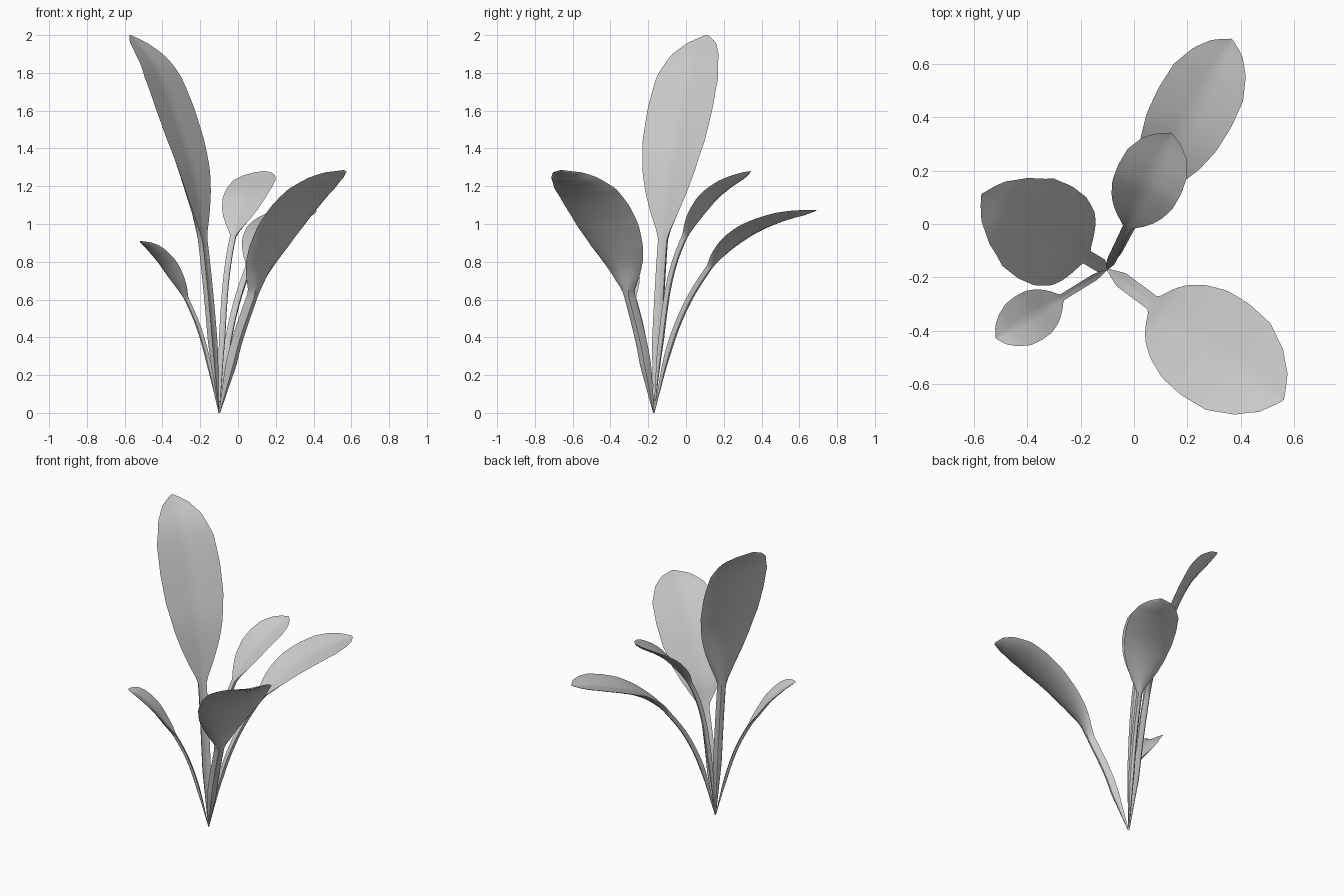
import bpy, bmesh
from mathutils import Vector

cube = bpy.data.objects.get("Cube")
if cube:
    bpy.data.objects.remove(cube)

mat = bpy.data.materials.new("leaf_grey")
mat.use_nodes = True
grey = (0.6, 0.6, 0.6, 1)
mat.diffuse_color = grey
mat.node_tree.nodes["Principled BSDF"].inputs["Base Color"].default_value = grey

ROOT = Vector((-0.1, -0.17, 0))
# Blade outline: (fraction along blade, fraction of full half width)
OUTLINE = [(0, 0.1), (0.1, 0.38), (0.2, 0.62), (0.3, 0.8), (0.45, 0.96), (0.6, 1),
           (0.75, 0.95), (0.87, 0.72), (0.95, 0.42), (0.985, 0.16), (1, 0.03)]
TOP = [-1, -0.85, -0.5, -0.2, 0, 0.2, 0.5, 0.85, 1]
BOTTOM = [0.85, 0.5, 0, -0.5, -0.85]


def smooth_path(points, steps=8):
    """Catmull-Rom curve through the points."""
    p = [Vector(q) for q in points]
    p = [2 * p[0] - p[1]] + p + [2 * p[-1] - p[-2]]
    out = []
    for a, b, c, d in zip(p, p[1:], p[2:], p[3:]):
        for i in range(steps):
            t = i / steps
            out.append(0.5 * (2 * b + (c - a) * t + (2 * a - 5 * b + 4 * c - d) * t * t
                              + (3 * b - a - 3 * c + d) * t ** 3))
    return out + [p[-2]]


def outline(s):
    for (a, wa), (b, wb) in zip(OUTLINE, OUTLINE[1:]):
        if s <= b:
            return wa + (wb - wa) * (s - a) / (b - a)
    return OUTLINE[-1][1]


def make_leaf(name, tip, half_width, stem_half, fold, stem, blade):
    """Loft stem and blade along a path of (distance outward, height)."""
    heading = (Vector((tip[0], tip[1], 0)) - ROOT).normalized()
    side = Vector((-heading.y, heading.x, 0))
    path = smooth_path(stem + blade)
    start = (len(stem)) * 8
    # Distance travelled along the path
    dist = [0]
    for a, b in zip(path, path[1:]):
        dist.append(dist[-1] + (b - a).length)
    bm = bmesh.new()
    rings = []
    for i, p in enumerate(path):
        d = (path[min(i + 1, len(path) - 1)] - path[max(i - 1, 0)]).normalized()
        normal = Vector((0, 0, d.x)) - heading * d.y
        centre = ROOT + heading * p.x + Vector((0, 0, p.y))
        if i < start:
            s = dist[i] / dist[start]
            w = stem_half * (0.12 + 0.88 * min(1, s * 2.5))
            thick, cup = w * 1.3, 0.15
        else:
            s = (dist[i] - dist[start]) / (dist[-1] - dist[start])
            w = max(half_width * outline(s), stem_half * (1 - s))
            thick = stem_half * (1.3 - 0.75 * s) * min(1, (1.02 - s) * 8)
            cup = fold
        ring = []
        for u in TOP:
            ring.append(bm.verts.new(centre + side * u * w + normal * cup * w * (abs(u) - 0.5)))
        for u in BOTTOM:
            n = cup * w * (abs(u) - 0.5) - thick * (1 - u ** 4)
            ring.append(bm.verts.new(centre + side * u * w + normal * n))
        rings.append(ring)
    for a, b in zip(rings, rings[1:]):
        for j in range(len(a)):
            k = (j + 1) % len(a)
            bm.faces.new((a[j], a[k], b[k], b[j]))
    bm.faces.new(rings[0])
    bm.faces.new(rings[-1])
    bmesh.ops.recalc_face_normals(bm, faces=bm.faces)
    mesh = bpy.data.meshes.new(name)
    bm.to_mesh(mesh)
    bm.free()
    mesh.materials.append(mat)
    obj = bpy.data.objects.new(name, mesh)
    bpy.context.collection.objects.link(obj)
    bpy.ops.object.select_all(action='DESELECT')
    obj.select_set(True)
    bpy.context.view_layer.objects.active = obj
    bpy.ops.object.shade_smooth_by_angle(angle=0.7)


# Tall leaf leaning right and back
make_leaf("tall_leaf", (-0.57, 0.11), 0.2, 0.027, 0.07,
          [(0, 0), (0.035, 0.45)],
          [(0.09, 0.92), (0.15, 1.25), (0.235, 1.5), (0.34, 1.75), (0.42, 1.88), (0.547, 2.0)])
# Broad leaf leaning left and forward
make_leaf("broad_leaf", (0.56, -0.66), 0.213, 0.03, 0.07,
          [(0, 0), (0.095, 0.35)],
          [(0.21, 0.63), (0.28, 0.8), (0.425, 1.0), (0.575, 1.15), (0.725, 1.25), (0.82, 1.285)])
# Upright leaf at the back
make_leaf("upright_back_leaf", (0.14, 0.34), 0.13, 0.017, 0.18,
          [(0, 0), (0.03, 0.35), (0.085, 0.7)],
          [(0.175, 0.94), (0.3, 1.11), (0.41, 1.2), (0.564, 1.28)])
# Long arching leaf at the back
make_leaf("arching_back_leaf", (0.36, 0.68), 0.155, 0.018, 0.15,
          [(0, 0), (0.08, 0.33), (0.19, 0.58)],
          [(0.33, 0.78), (0.42, 0.87), (0.53, 0.945), (0.65, 1.0), (0.82, 1.05), (0.98, 1.075)])
# Small leaf on the front right
make_leaf("small_leaf", (-0.52, -0.43), 0.096, 0.013, 0.18,
          [(0, 0), (0.055, 0.25), (0.12, 0.45)],
          [(0.2, 0.61), (0.26, 0.7), (0.335, 0.8), (0.425, 0.88), (0.49, 0.91)])
